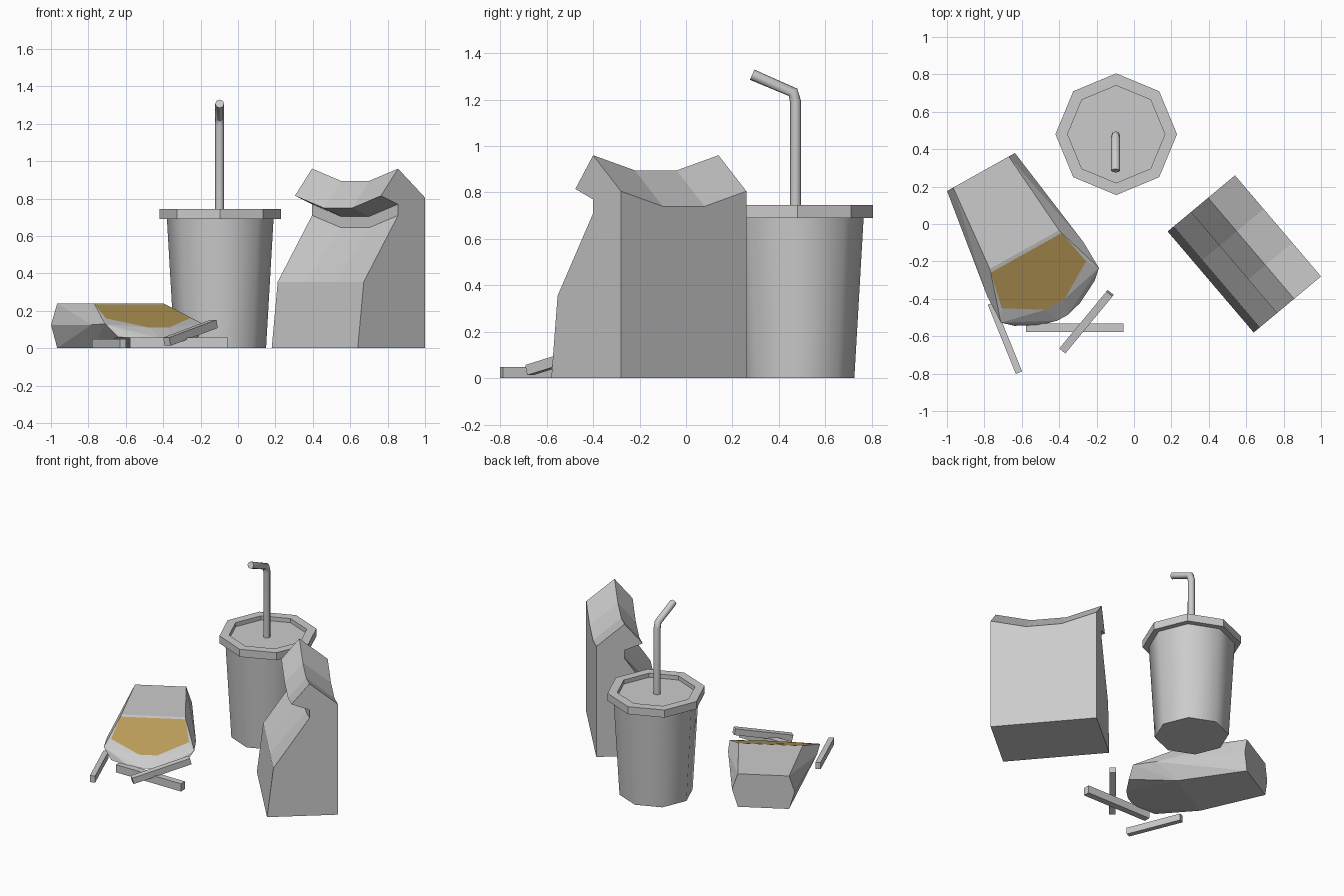
import bpy, bmesh, math
from mathutils import Vector

if "Cube" in bpy.data.objects:
    bpy.data.objects.remove(bpy.data.objects["Cube"])


def finish(name, bm, smooth=None):
    bmesh.ops.recalc_face_normals(bm, faces=bm.faces)
    me = bpy.data.meshes.new(name)
    bm.to_mesh(me)
    bm.free()
    ob = bpy.data.objects.new(name, me)
    bpy.context.collection.objects.link(ob)
    if smooth:
        shade(ob, smooth)
    return ob


def shade(ob, degrees):
    bpy.ops.object.select_all(action='DESELECT')
    ob.select_set(True)
    bpy.context.view_layer.objects.active = ob
    bpy.ops.object.shade_smooth_by_angle(angle=math.radians(degrees))


def lathe(name, profile, centre, smooth=None, n=8):
    bm = bmesh.new()
    vs = [bm.verts.new((r, 0, z)) for r, z in profile]
    es = [bm.edges.new(p) for p in zip(vs, vs[1:])]
    bmesh.ops.spin(bm, geom=vs + es, cent=(0, 0, 0), axis=(0, 0, 1),
                   angle=math.tau, steps=n, use_duplicate=False)
    bmesh.ops.remove_doubles(bm, verts=bm.verts, dist=1e-4)
    ob = finish(name, bm, smooth)
    ob.location = (*centre, 0)
    return ob


def bar(name, a, b, width, height):
    a, b = Vector(a), Vector(b)
    bm = bmesh.new()
    bmesh.ops.create_cube(bm, size=1)
    bmesh.ops.scale(bm, vec=(width, (b - a).length, height), verts=bm.verts)
    ob = finish(name, bm)
    ob.location = (a + b) / 2
    ob.rotation_euler = (b - a).to_track_quat('Y', 'Z').to_euler()
    return ob


# Cup and recessed octagonal lid
cup = (-0.095, 0.48)
lathe("cup_body", [(0, 0), (0.245, 0), (0.285, 0.69)], cup, 50)
lathe("cup_lid", [(0, 0.69), (0.325, 0.69), (0.325, 0.745), (0.26, 0.745),
                  (0.26, 0.715), (0, 0.715)], cup)

# Bent straw
cu = bpy.data.curves.new("straw", 'CURVE')
cu.dimensions = '3D'
cu.bevel_depth = 0.024
cu.bevel_resolution = 2
cu.use_fill_caps = True
path = [(0.472, 0.71), (0.472, 1.19), (0.461, 1.231), (0.285, 1.307)]
sp = cu.splines.new('POLY')
sp.points.add(len(path) - 1)
for p, (y, z) in zip(sp.points, path):
    p.co = (-0.098, y, z, 1)
straw = bpy.data.objects.new("straw", cu)
bpy.context.collection.objects.link(straw)
straw.select_set(True)
bpy.context.view_layer.objects.active = straw
bpy.ops.object.convert(target='MESH')
shade(bpy.context.object, 50)

# Paper bag: side profile (depth fraction, height, sag) swept over four stations
profile = [(0, 0, 0), (0.09, 0.355, 0), (0.6, 0.71, 1), (0.6, 0.77, 1),
           (0.345, 0.815, 1), (0.6, 0.96, 1), (1, 0.805, 1), (1, 0, 0)]
origin, deep, wide = Vector((0.64, -0.58)), Vector((0.36, 0.30)), Vector((-0.46, 0.54))
bm = bmesh.new()
rings = []
for i in range(4):
    dip = 0.065 if i in (1, 2) else 0
    rings.append([bm.verts.new((*(origin + deep * u + wide * i / 3), z - dip * s))
                  for u, z, s in profile])
for r0, r1 in zip(rings, rings[1:]):
    for j in range(len(profile)):
        k = (j + 1) % len(profile)
        bm.faces.new((r0[j], r0[k], r1[k], r1[j]))
bm.faces.new(rings[0])
bm.faces.new(rings[-1])
finish("paper_bag", bm)

# Carton lying on its back: (half width, distance along, height), mirrored
shell = [(0.17, 0, 0.24), (0.208, 0, 0.125), (0.17, 0, 0),
         (0.212, 0.475, 0.24), (0.295, 0.595, 0.125), (0.212, 0.475, 0),
         (0.30, 0.755, 0.13), (0.245, 0.805, 0.06), (0.12, 0.87, 0.05),
         (0.03, 0.893, 0.05)]
mouth = [(0.217, 0.495, 0.234), (0.258, 0.69, 0.16), (0.06, 0.81, 0.11)]
base, along, across = Vector((-0.818, 0.278)), Vector((0.488, -0.873)), Vector((0.873, 0.488))
bm = bmesh.new()
opening = set()
for pts in (shell, mouth):
    for w, d, z in pts:
        for s in (-1, 1):
            v = bm.verts.new((*(base + along * d + across * w * s), z))
            if pts is mouth:
                opening.add(v)
bmesh.ops.convex_hull(bm, input=bm.verts)
for f in bm.faces:
    f.material_index = int(all(v in opening for v in f.verts))
bmesh.ops.dissolve_limit(bm, angle_limit=math.radians(3), verts=bm.verts,
                         edges=bm.edges, delimit={'MATERIAL'})
carton = finish("carton", bm)
for name, colour in (("card", (0.6, 0.6, 0.6, 1)), ("golden_fill", (0.5, 0.34, 0.1, 1))):
    m = bpy.data.materials.new(name)
    m.diffuse_color = colour
    m.use_nodes = True
    m.node_tree.nodes["Principled BSDF"].inputs["Base Color"].default_value = m.diffuse_color
    carton.data.materials.append(m)

# Loose fries
bar("fry_left", (-0.765, -0.425, 0.024), (-0.615, -0.795, 0.024), 0.036, 0.048)
bar("fry_flat", (-0.578, -0.555, 0.028), (-0.055, -0.555, 0.028), 0.046, 0.056)
bar("fry_leaning", (-0.38, -0.675, 0.035), (-0.128, -0.37, 0.13), 0.042, 0.045)
